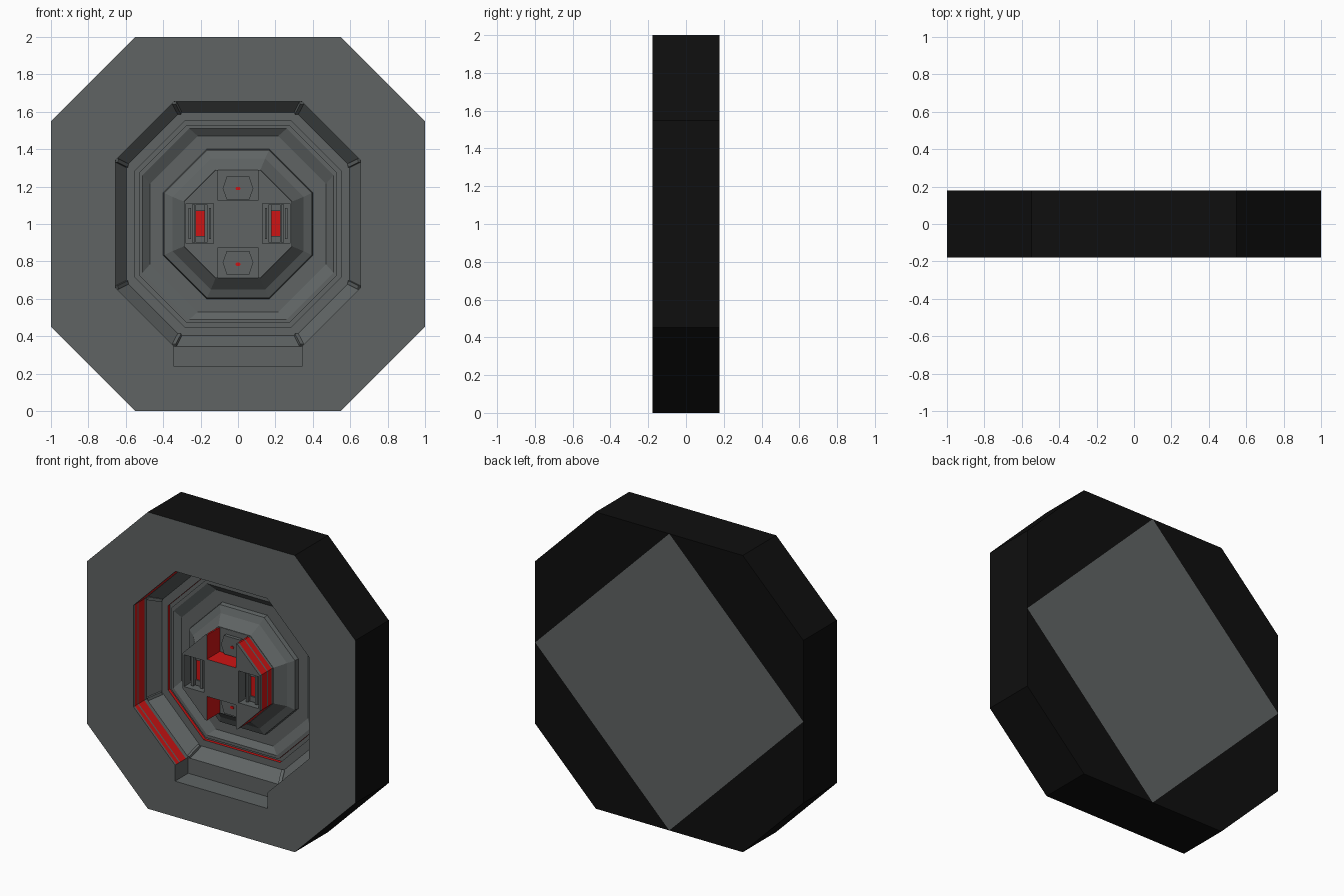
import bpy, bmesh
from mathutils import Vector

if "Cube" in bpy.data.objects:
    bpy.data.objects.remove(bpy.data.objects["Cube"])

FRONT = -0.178
GREY, RED, BLACK = 0, 1, 2


def material(name, col):
    m = bpy.data.materials.new(name)
    m.diffuse_color = (*col, 1)
    m.use_nodes = True
    m.node_tree.nodes["Principled BSDF"].inputs["Base Color"].default_value = m.diffuse_color
    return m


MATS = [material("slate grey", (0.115, 0.127, 0.127)),
        material("signal red", (0.62, 0.007, 0.007)),
        material("black", (0.0045, 0.0045, 0.0045))]


def finish(name, bm):
    bmesh.ops.recalc_face_normals(bm, faces=bm.faces)
    me = bpy.data.meshes.new(name)
    bm.to_mesh(me)
    bm.free()
    for m in MATS:
        me.materials.append(m)
    ob = bpy.data.objects.new(name, me)
    bpy.context.collection.objects.link(ob)
    return ob


def octagon(r, c):
    # octagon with flat half width r, corner offset c, plus mid points of the flat sides
    pts = []
    x, z = (r, 0), (r, c)
    for p in (x, z, (c, r)):
        pts.append(p)
    out = []
    for k in range(4):
        for (a, b) in pts:
            for _ in range(k):
                a, b = -b, a
            out.append((a, b))
    return out


def octagon_shell(name, rings):
    # rings: half width, corner, depth behind the front, colour of the band leading to it
    bm = bmesh.new()
    loops = [[bm.verts.new((x, FRONT + d, 1 + z)) for x, z in octagon(r, c)]
             for r, c, d, _ in rings]
    for i in range(1, len(loops)):
        a, b = loops[i - 1], loops[i]
        for j in range(12):
            k = (j + 1) % 12
            bm.faces.new((a[j], a[k], b[k], b[j])).material_index = rings[i][3]
    # back: grey diamond with four black corners
    back = loops[0]
    bm.faces.new(back[::3]).material_index = rings[0][3]
    for k in range(4):
        f = bm.faces.new([back[(3 * k + n) % 12] for n in range(4)])
        f.material_index = BLACK
    bm.faces.new(loops[-1])
    return finish(name, bm)


def box(name, x0, x1, d0, d1, z0, z1, col=GREY, side=None):
    bm = bmesh.new()
    bmesh.ops.create_cube(bm, size=1)
    for v in bm.verts:
        v.co = (x0 if v.co.x < 0 else x1,
                FRONT + (d0 if v.co.y < 0 else d1),
                z0 if v.co.z < 0 else z1)
    bm.normal_update()
    for f in bm.faces:
        f.material_index = col if side is None or abs(f.normal.y) > 0.5 else side
    return finish(name, bm)


def cut(target, cutter):
    mod = target.modifiers.new("cut", 'BOOLEAN')
    mod.operation = 'DIFFERENCE'
    mod.solver = 'EXACT'
    mod.object = cutter
    bpy.context.view_layer.objects.active = target
    bpy.ops.object.modifier_apply(modifier=mod.name)
    bpy.data.objects.remove(cutter)


def plate(name, pts, d0, d1, col):
    bm = bmesh.new()
    a = [bm.verts.new((x, FRONT + d0, z)) for x, z in pts]
    b = [bm.verts.new((x, FRONT + d1, z)) for x, z in pts]
    bm.faces.new(a)
    bm.faces.new(b)
    for i in range(len(a)):
        j = (i + 1) % len(a)
        bm.faces.new((a[i], a[j], b[j], b[i]))
    for f in bm.faces:
        f.material_index = col
    return finish(name, bm)


# Main octagonal body with stepped recess
body = octagon_shell("octagon_body", [
    (1.0, 0.548, 0.356, GREY), (1.0, 0.548, 0.0, BLACK),
    (0.655, 0.342, 0.0, GREY),
    (0.655, 0.342, 0.015, GREY), (0.655, 0.342, 0.045, RED),
    (0.655, 0.342, 0.055, GREY), (0.655, 0.342, 0.115, RED),
    (0.655, 0.342, 0.14, GREY),
    (0.595, 0.312, 0.22, GREY), (0.55, 0.285, 0.22, GREY),
    (0.55, 0.285, 0.24, RED), (0.53, 0.272, 0.24, GREY),
    (0.53, 0.272, 0.22, RED), (0.51, 0.26, 0.22, GREY),
    (0.47, 0.215, 0.25, GREY), (0.40, 0.168, 0.25, GREY),
    (0.395, 0.166, 0.22, GREY), (0.35, 0.145, 0.20, GREY),
    (0.29, 0.12, 0.14, GREY)])

# Notch under the recess
cut(body, box("notch_cutter", -0.345, 0.345, -0.1, 0.14, 0.24, 0.37))

# Ribs over the corners of the recess chamfer
for i, ((x0, z0), (x1, z1)) in enumerate(zip(octagon(0.65, 0.34), octagon(0.595, 0.312))):
    if i % 3 == 0:
        continue
    a = Vector((x0, FRONT + 0.14, 1 + z0))
    b = Vector((x1, FRONT + 0.215, 1 + z1))
    bm = bmesh.new()
    bmesh.ops.create_cube(bm, size=1)
    rot = (b - a).to_track_quat('Z', 'Y')
    for v in bm.verts:
        s = Vector((v.co.x * 0.02, v.co.y * 0.02, v.co.z * (b - a).length))
        v.co = (a + b) / 2 + rot @ s
    finish("corner_rib", bm)

# Raised centre hub with striped red sides
hub = octagon_shell("centre_hub", [
    (0.288, 0.119, 0.16, GREY), (0.288, 0.119, 0.125, GREY),
    (0.288, 0.119, 0.085, RED), (0.288, 0.119, 0.075, GREY),
    (0.288, 0.119, 0.02, RED), (0.288, 0.119, 0.0, GREY)])

# Top and bottom pockets (red walls) and side pockets (grey walls)
for s in (1, -1):
    z0, z1 = sorted((1 + s * 0.125, 1 + s * 0.4))
    cut(hub, box("pocket_cutter", -0.108, 0.108, -0.1, 0.138, z0, z1, GREY, RED))
    x0, x1 = sorted((s * 0.13, s * 0.278))
    cut(hub, box("slot_cutter", x0, x1, -0.1, 0.09, 0.895, 1.11))

# Details in the pockets
for s in (1, -1):
    lift = 0.0 if s > 0 else 0.01
    shape = [(-0.06, 0.13), (0.06, 0.13), (0.082, 0.19),
             (0.06, 0.255), (-0.06, 0.255), (-0.082, 0.19)]
    if s < 0:
        shape = [(x, -z - 0.015) for x, z in shape]
    plate("pocket_plate", [(x, 1 + z) for x, z in shape], 0.115, 0.139, GREY)
    zc = 1.19 if s > 0 else 0.785
    dot = [(-0.014, 0), (-0.008, 0.009), (0.008, 0.009),
           (0.014, 0), (0.008, -0.009), (-0.008, -0.009)]
    plate("indicator_dot", [(x, zc + z) for x, z in dot], 0.111, 0.116, RED)

    # Side slots: red strip with end blocks between upright bars
    xc = s * 0.204
    box("red_strip", xc - 0.024, xc + 0.024, 0.06, 0.091, 0.935, 1.07, RED)
    for e in (0.90, 1.07):
        box("strip_end", xc - 0.024, xc + 0.024, 0.05, 0.091, e, e + 0.035)
    for t in (-1, 1):
        xb = xc + t * 0.034
        box("inner_bar", xb - 0.008, xb + 0.008, 0.03, 0.091, 0.90, 1.105)
        xb = xc + t * 0.054
        box("outer_bar", xb - 0.006, xb + 0.006, 0.05, 0.091, 0.92, 1.085)
